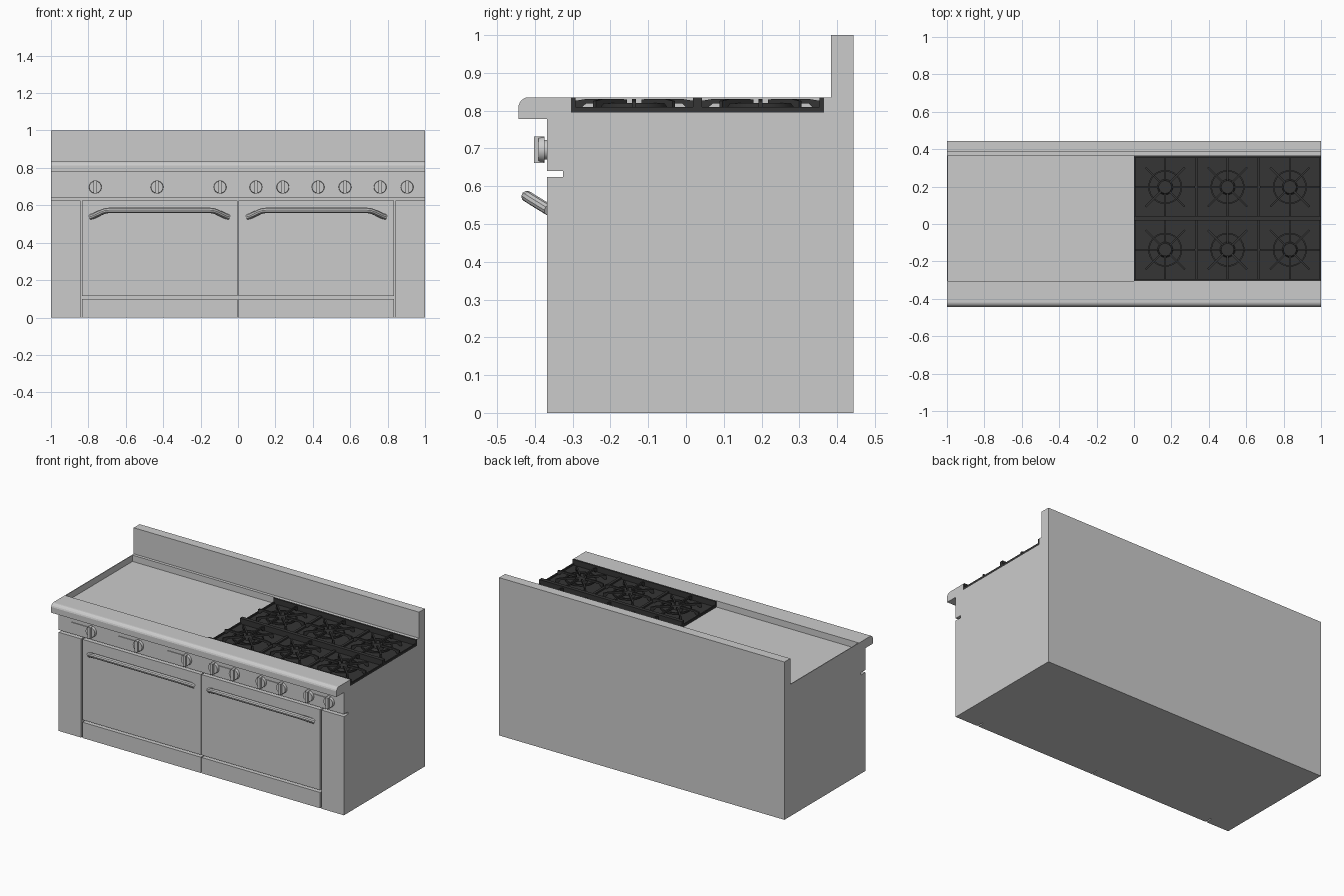
import bpy, bmesh, math
from mathutils import Matrix, Vector

if "Cube" in bpy.data.objects:
    bpy.data.objects.remove(bpy.data.objects["Cube"])

dark = bpy.data.materials.new("cast_iron")
dark.diffuse_color = (0.035, 0.035, 0.035, 1)
dark.use_nodes = True
dark.node_tree.nodes["Principled BSDF"].inputs["Base Color"].default_value = dark.diffuse_color


def add_prism(bm, pts, vec):
    """Close a polygon and extrude it along vec."""
    f = bm.faces.new([bm.verts.new(p) for p in pts])
    ext = bmesh.ops.extrude_face_region(bm, geom=[f], use_keep_orig=True)
    moved = [g for g in ext["geom"] if isinstance(g, bmesh.types.BMVert)]
    bmesh.ops.translate(bm, vec=vec, verts=moved)


def add_box(bm, x0, x1, y0, y1, z0, z1):
    add_prism(bm, [(x0, y0, z0), (x1, y0, z0), (x1, y1, z0), (x0, y1, z0)], (0, 0, z1 - z0))


def add_cyl(bm, r1, r2, depth, mat, seg=24):
    bmesh.ops.create_cone(bm, cap_ends=True, segments=seg, radius1=r1, radius2=r2,
                          depth=depth, matrix=mat)


def finish(bm, name, mat=None):
    bmesh.ops.recalc_face_normals(bm, faces=bm.faces)
    me = bpy.data.meshes.new(name)
    bm.to_mesh(me)
    bm.free()
    if mat:
        me.materials.append(mat)
    return link(name, me)


def link(name, data, loc=(0, 0, 0)):
    ob = bpy.data.objects.new(name, data)
    ob.location = loc
    bpy.context.collection.objects.link(ob)
    return ob


def smooth(ob, angle=35):
    bpy.ops.object.select_all(action='DESELECT')
    ob.select_set(True)
    bpy.context.view_layer.objects.active = ob
    bpy.ops.object.shade_smooth_by_angle(angle=math.radians(angle))


def box(name, *dims, mat=None):
    bm = bmesh.new()
    add_box(bm, *dims)
    return finish(bm, name, mat)


def side_profile(name, yz):
    bm = bmesh.new()
    add_prism(bm, [(-1, y, z) for y, z in yz], (2, 0, 0))
    return finish(bm, name)


FRONT, SEAM = -0.368, -0.325

# cabinet with recessed cooktop and backsplash
side_profile("range_body", [(SEAM, 0), (0.443, 0), (0.443, 1), (0.384, 1), (0.384, 0.835),
                            (0.365, 0.835), (0.365, 0.795), (-0.305, 0.795),
                            (-0.305, 0.835), (SEAM, 0.835)])
box("griddle_side_wall", -1, -0.995, -0.305, 0.365, 0.795, 0.835)

# control panel with rounded front shelf
side_profile("control_panel", [(SEAM, 0.64), (FRONT, 0.64), (FRONT, 0.778), (-0.443, 0.778),
                               (-0.443, 0.814), (-0.440, 0.822), (-0.434, 0.829),
                               (-0.426, 0.834), (-0.418, 0.835), (SEAM, 0.835)])

# front panels, doors and handles, left and right
for side, s in (("left", -1), ("right", 1)):
    def span(a, b):
        return sorted((s * a, s * b))
    box(side + "_side_panel", *span(0.842, 1), FRONT, SEAM, 0, 0.625)
    box(side + "_oven_door", *span(0.003, 0.833), FRONT, SEAM, 0.115, 0.625)
    box(side + "_kick_panel", *span(0.003, 0.833), FRONT, SEAM, 0, 0.1)

    half = [(0.37, -0.362, 0.537), (0.352, -0.372, 0.543), (0.305, -0.408, 0.565),
            (0.288, -0.417, 0.571), (0.265, -0.421, 0.573)]
    path = [(-x, y, z) for x, y, z in half] + half[::-1]
    cu = bpy.data.curves.new(side + "_door_handle", 'CURVE')
    cu.dimensions = '3D'
    cu.bevel_depth = 0.015
    cu.bevel_resolution = 3
    cu.use_fill_caps = True
    sp = cu.splines.new('POLY')
    sp.points.add(len(path) - 1)
    for p, c in zip(sp.points, path):
        p.co = (*c, 1)
    ob = link(side + "_door_handle", cu, (s * 0.42, 0, 0))
    bpy.ops.object.select_all(action='DESELECT')
    ob.select_set(True)
    bpy.context.view_layer.objects.active = ob
    bpy.ops.object.convert(target='MESH')
    smooth(bpy.context.view_layer.objects.active)

# control knob: collar, dial and vertical grip
bm = bmesh.new()
for r1, r2, y0, y1 in ((0.026, 0.026, 0, 0.008), (0.034, 0.032, 0.006, 0.022)):
    m = Matrix.Translation((0, -(y0 + y1) / 2, 0)) @ Matrix.Rotation(math.pi / 2, 4, 'X')
    add_cyl(bm, r1, r2, y1 - y0, m)
add_box(bm, -0.009, 0.009, -0.035, -0.006, -0.035, 0.035)
knob = finish(bm, "knob_1")
smooth(knob)
knob.location = (-0.763, FRONT, 0.697)
for i, x in enumerate((-0.433, -0.096, 0.096, 0.24, 0.428, 0.572, 0.76, 0.904)):
    link("knob_%d" % (i + 2), knob.data, (x, FRONT, 0.697))

# pill-shaped bezels beside or between the knobs
for i, (x0, x1) in enumerate(((-0.92, -0.763), (-0.588, -0.433), (-0.252, -0.096),
                              (0.096, 0.24), (0.428, 0.572), (0.76, 0.904))):
    bm = bmesh.new()
    r, pts = 0.018, []
    for k in range(9):
        a = math.pi / 2 + math.pi * k / 8
        pts.append((x0 + r + r * math.cos(a), FRONT + 0.002, 0.697 + r * math.sin(a)))
    for k in range(9):
        a = -math.pi / 2 + math.pi * k / 8
        pts.append((x1 - r + r * math.cos(a), FRONT + 0.002, 0.697 + r * math.sin(a)))
    add_prism(bm, pts, (0, -0.007, 0))
    smooth(finish(bm, "knob_bezel_%d" % (i + 1)))

# burner tray
box("burner_tray", 0, 1, -0.305, 0.365, 0.795, 0.800, mat=dark)

# one burner grate: frame, eight fingers, ring and burner head
HX, HY = 1 / 6, 0.1675
bm = bmesh.new()
for s in (-1, 1):
    add_box(bm, *sorted((s * (HX - 0.008), s * HX)), -HY, HY, 0.795, 0.810)
    add_box(bm, -HX, HX, *sorted((s * (HY - 0.012), s * HY)), 0.795, 0.835)
for k in range(8):
    reach = 0.148 if k % 2 else (0.16 if k % 4 == 0 else 0.157)
    rot = Matrix.Rotation(k * math.pi / 4, 3, 'Z')
    prof = [(0.032, 0.817), (0.032, 0.829), (0.05, 0.831), (reach - 0.03, 0.831),
            (reach, 0.826), (reach, 0.802), (reach - 0.012, 0.802), (reach - 0.03, 0.819)]
    add_prism(bm, [rot @ Vector((r, -0.005, z)) for r, z in prof], rot @ Vector((0, 0.01, 0)))
N = 32
sect = [(0.083, 0.810), (0.091, 0.810), (0.091, 0.820), (0.083, 0.820)]
loops = [[bm.verts.new((r * math.cos(2 * math.pi * k / N), r * math.sin(2 * math.pi * k / N), z))
          for r, z in sect] for k in range(N)]
for k in range(N):
    a, b = loops[k], loops[(k + 1) % N]
    for j in range(4):
        bm.faces.new((a[j], b[j], b[(j + 1) % 4], a[(j + 1) % 4]))
add_cyl(bm, 0.042, 0.034, 0.014, Matrix.Translation((0, 0, 0.806)))
grate = finish(bm, "burner_grate_1", dark)
smooth(grate)
spots = [((2 * c + 1) * HX, y, 0) for y in (-0.1375, 0.1975) for c in range(3)]
grate.location = spots[0]
for i, p in enumerate(spots[1:]):
    link("burner_grate_%d" % (i + 2), grate.data, p)
